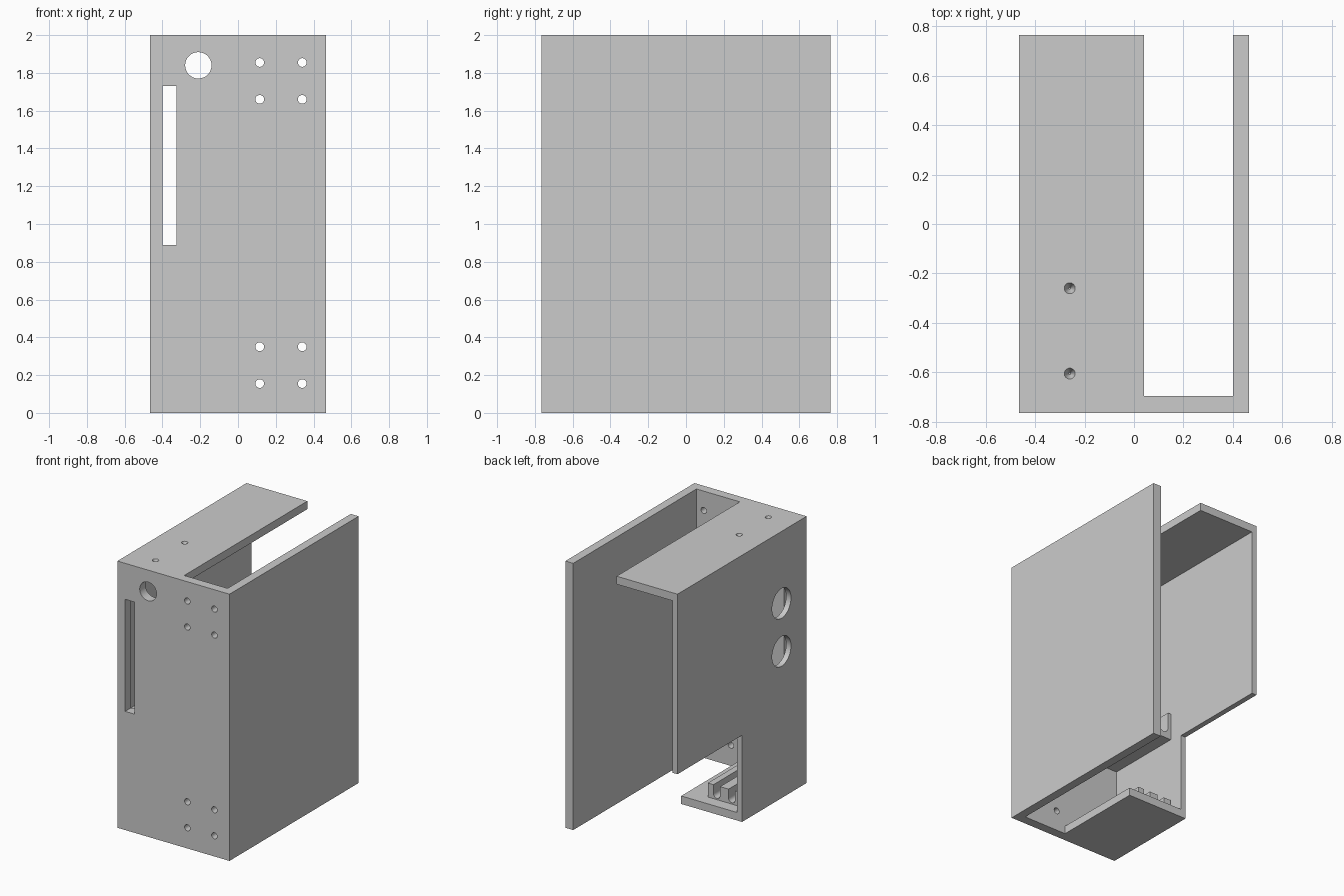
import bpy, bmesh, math
from mathutils import Vector, Matrix

cube = bpy.data.objects.get("Cube")
if cube:
    bpy.data.objects.remove(cube, do_unlink=True)

# One plain grey material
grey = bpy.data.materials.new("plain_grey")
grey.use_nodes = True
COLOUR = (0.6, 0.6, 0.6, 1)
grey.diffuse_color = COLOUR
grey.node_tree.nodes["Principled BSDF"].inputs["Base Color"].default_value = COLOUR

# Overall extents and wall thicknesses
X, Y, Z = 0.465, 0.765, 2.0
SIDE, THIN, FRONT, PLATE = 0.065, 0.04, 0.07, 0.06
PLATE_X = 0.04
STEP_Z = 0.65
inner_x, inner_y = -X + THIN, -Y + FRONT


def add_object(name, bm):
    bmesh.ops.recalc_face_normals(bm, faces=bm.faces)
    mesh = bpy.data.meshes.new(name)
    bm.to_mesh(mesh)
    bm.free()
    mesh.materials.append(grey)
    obj = bpy.data.objects.new(name, mesh)
    bpy.context.collection.objects.link(obj)
    return obj


def add_box(bm, lo, hi):
    lo, hi = Vector(lo), Vector(hi)
    m = Matrix.Translation((lo + hi) / 2) @ Matrix.Diagonal((*(hi - lo), 1))
    bmesh.ops.create_cube(bm, size=1, matrix=m)


def box(name, lo, hi):
    bm = bmesh.new()
    add_box(bm, lo, hi)
    return add_object(name, bm)


def add_drill(bm, centre, axis, r1, depth, r2=None):
    turn = Vector((0, 0, 1)).rotation_difference(Vector(axis)).to_matrix().to_4x4()
    bmesh.ops.create_cone(bm, cap_ends=True, segments=32, radius1=r1,
                          radius2=r1 if r2 is None else r2, depth=depth,
                          matrix=Matrix.Translation(centre) @ turn)


def extrude(name, points, direction):
    bm = bmesh.new()
    face = bm.faces.new([bm.verts.new(p) for p in points])
    new = bmesh.ops.extrude_face_region(bm, geom=[face])["geom"]
    bmesh.ops.translate(bm, vec=direction,
                        verts=[v for v in new if isinstance(v, bmesh.types.BMVert)])
    return add_object(name, bm)


def cut(obj, bm):
    cutter = add_object(obj.name + "_cutter", bm)
    cutter.hide_render = True
    mod = obj.modifiers.new("cut", "BOOLEAN")
    mod.object, mod.operation, mod.solver = cutter, "DIFFERENCE", "EXACT"
    graph = bpy.context.evaluated_depsgraph_get()
    mesh = bpy.data.meshes.new_from_object(obj.evaluated_get(graph))
    obj.modifiers.clear()
    obj.data = mesh
    bpy.data.objects.remove(cutter, do_unlink=True)


def grooved_rail(name, x0, x1, z0, z1, y1, grooves, floor):
    """Rail along y whose top is cut by round-bottomed grooves."""
    pts = [(x0, z0), (x0, z1)]
    for a, b in grooves:
        r, c = (b - a) / 2, (a + b) / 2
        pts.append((a, z1))
        for i in range(9):
            t = math.pi * (1 + i / 8)
            pts.append((c + r * math.cos(t), floor + r + r * math.sin(t)))
        pts.append((b, z1))
    pts += [(x1, z1), (x1, z0)]
    return extrude(name, [(x, inner_y, z) for x, z in pts], (0, y1 - inner_y, 0))


# Front panel with cable hole, slot and two groups of screw holes
front = box("front_panel", (-X, -Y, 0), (X, inner_y, Z))
bm = bmesh.new()
mid_y = -Y + FRONT / 2
add_drill(bm, (-0.21, mid_y, 1.84), (0, 1, 0), 0.07, 0.2)
for x in (0.115, 0.34):
    for z in (0.155, 0.35, 1.66, 1.855):
        add_drill(bm, (x, mid_y, z), (0, 1, 0), 0.023, 0.2)
add_box(bm, (-0.4, -Y - 0.1, 0.89), (-0.325, inner_y + 0.1, 1.73))
cut(front, bm)

# Full side panel
side = box("tall_side_panel", (X - SIDE, inner_y, 0), (X, Y, Z))

# Stepped side panel with two round holes
outline = [(inner_y, 0), (0, 0), (0, STEP_Z), (Y, STEP_Z), (Y, Z), (inner_y, Z)]
stepped = extrude("stepped_side_panel", [(-X, y, z) for y, z in outline], (THIN, 0, 0))
bm = bmesh.new()
for z in (1.1, 1.46):
    add_drill(bm, (-X + THIN / 2, -0.468, z), (1, 0, 0), 0.112, 0.2)
cut(stepped, bm)

# Top plate with two countersunk recesses
top = box("top_plate", (inner_x, inner_y, Z - PLATE), (PLATE_X, Y, Z))
bm = bmesh.new()
for y in (-0.605, -0.26):
    add_drill(bm, (-0.26, y, Z - 0.02), (0, 0, 1), 0.004, 0.05, 0.024)
cut(top, bm)

# Short bottom plate
bottom = box("bottom_plate", (inner_x, inner_y, 0), (PLATE_X, 0, PLATE))

# Grooved rails: a wide one on the floor, a narrow one under the slot
floor_rail = grooved_rail("floor_rail", -0.405, -0.118, PLATE, 0.165, -0.09,
                          [(-0.345, -0.29), (-0.22, -0.165)], 0.07)
slot_rail = grooved_rail("slot_rail", inner_x, -0.28, 0.665, 0.87, -0.11,
                         [(-0.4, -0.325)], 0.71)

# Smooth round walls, keep edges sharp
bpy.ops.object.select_all(action="DESELECT")
for obj in (front, side, stepped, top, bottom, floor_rail, slot_rail):
    obj.select_set(True)
bpy.context.view_layer.objects.active = front
bpy.ops.object.shade_smooth_by_angle(angle=math.radians(30))
